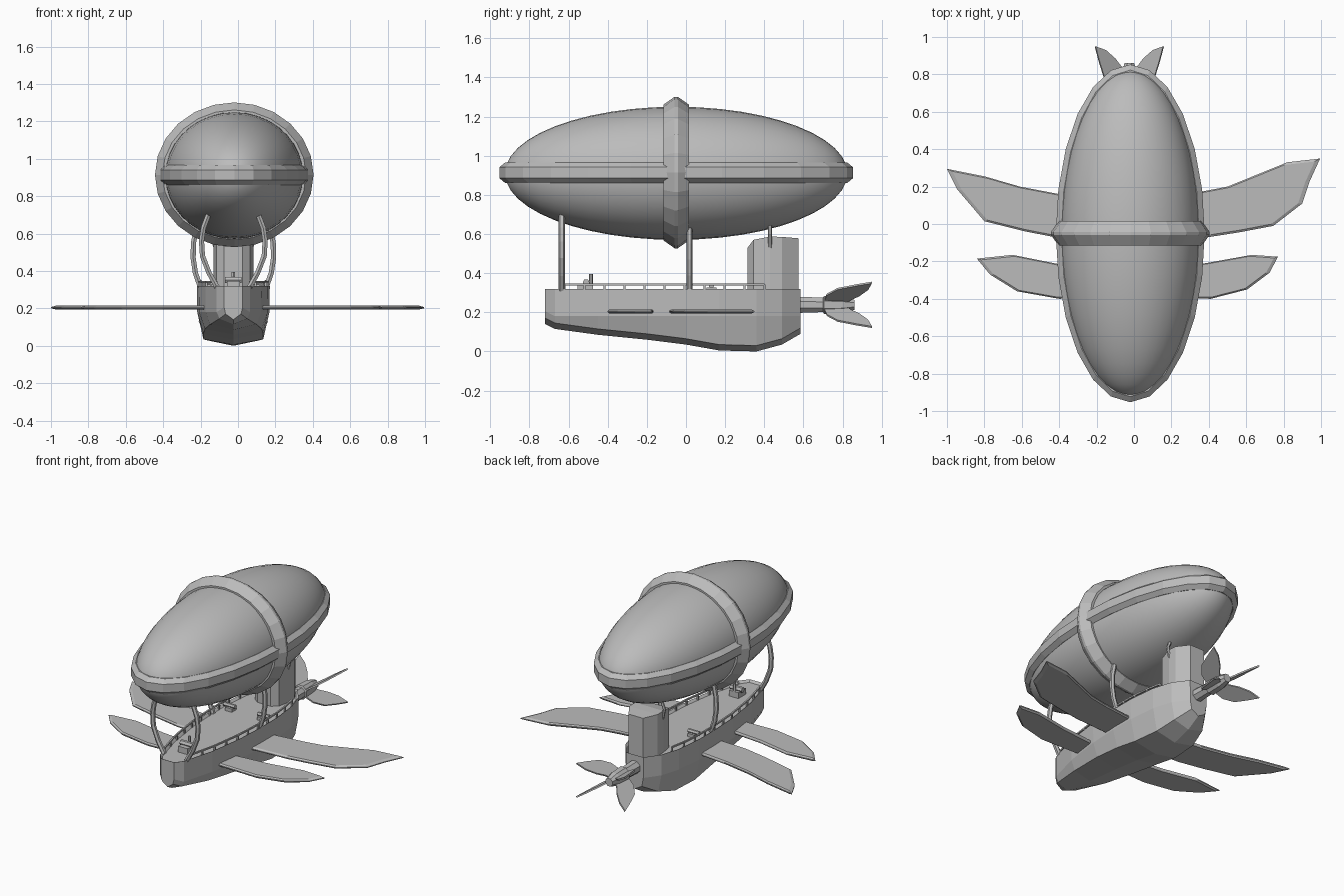
import bpy, bmesh, math
from mathutils import Vector

if "Cube" in bpy.data.objects:
    bpy.data.objects.remove(bpy.data.objects["Cube"])

CX = -0.025                      # centre line of the ship
grey = bpy.data.materials.new("plain_grey")
grey.diffuse_color = (0.5, 0.5, 0.5, 1)
grey.use_nodes = True
grey.node_tree.nodes["Principled BSDF"].inputs["Base Color"].default_value = grey.diffuse_color


def make(name, verts, faces, smooth=False):
    me = bpy.data.meshes.new(name)
    me.from_pydata([tuple(v) for v in verts], [], faces)
    bm = bmesh.new()
    bm.from_mesh(me)
    bmesh.ops.recalc_face_normals(bm, faces=bm.faces)
    bm.to_mesh(me)
    bm.free()
    for p in me.polygons:
        p.use_smooth = smooth
    me.materials.append(grey)
    ob = bpy.data.objects.new(name, me)
    bpy.context.collection.objects.link(ob)
    return ob


def loft(name, rings, closed=False, smooth=False):
    n, m = len(rings[0]), len(rings)
    verts = [v for r in rings for v in r]
    faces = [(i * n + j, i * n + (j + 1) % n, (i + 1) % m * n + (j + 1) % n, (i + 1) % m * n + j)
             for i in range(m if closed else m - 1) for j in range(n)]
    if not closed:
        faces += [tuple(range(n)), tuple(range((m - 1) * n, m * n))]
    return make(name, verts, faces, smooth)


def tube(name, pts, r, sides=6):
    """Tube swept along a list of points."""
    pts = [Vector(p) for p in pts]
    rings = []
    for i, p in enumerate(pts):
        d = (pts[min(i + 1, len(pts) - 1)] - pts[max(i - 1, 0)]).normalized()
        ref = Vector((0, 1, 0)) if abs(d.y) < 0.8 else Vector((0, 0, 1))
        u = d.cross(ref).normalized()
        v = d.cross(u)
        rings.append([p + r * (u * math.cos(a) + v * math.sin(a))
                      for a in [2 * math.pi * (k + 0.5) / sides for k in range(sides)]])
    return loft(name, rings)


def box(name, c, s):
    x, y, z = c
    a, b, h = s[0] / 2, s[1] / 2, s[2] / 2
    return loft(name, [[(x - a, y + t, z - h), (x + a, y + t, z - h),
                        (x + a, y + t, z + h), (x - a, y + t, z + h)] for t in (-b, b)])


# Balloon
C = Vector((-0.02, -0.05, 0.91))
bm = bmesh.new()
bmesh.ops.create_uvsphere(bm, u_segments=36, v_segments=24, radius=1)
me = bpy.data.meshes.new("balloon")
for v in bm.verts:   # poles lie along the length
    v.co = C + Vector((v.co.x * 0.37, v.co.z * 0.875, -v.co.y * 0.34))
for f in bm.faces:
    f.smooth = True
bm.to_mesh(me)
bm.free()
me.materials.append(grey)
bpy.context.collection.objects.link(bpy.data.objects.new("balloon", me))

# Horizontal belt and upright hoop around the balloon
N = 24
belt, hoop = [], []
for k in range(N):
    a = 2 * math.pi * k / N
    c, s = math.cos(a), math.sin(a)
    belt.append([C + Vector((c * (0.398 + o), s * (0.903 + o), h + 0.003))
                 for o, h in ((-0.05, -0.053), (-0.03, -0.053), (0, -0.028),
                              (0, 0.028), (-0.03, 0.053), (-0.05, 0.053))])
    hoop.append([C + Vector((c * (0.424 + o), h, s * (0.387 + o) + 0.004))
                 for o, h in ((-0.07, -0.065), (-0.04, -0.065), (0, -0.008),
                              (0, 0.008), (-0.04, 0.065), (-0.07, 0.065))])
loft("balloon_belt", belt, True)
loft("balloon_hoop", hoop, True)

# Hull: y, half width, keel height
ST = [(-0.72, 0.05, 0.14), (-0.67, 0.09, 0.115), (-0.45, 0.15, 0.085), (-0.2, 0.185, 0.06),
      (0.0, 0.195, 0.035), (0.17, 0.195, 0.005), (0.36, 0.175, 0.0),
      (0.49, 0.135, 0.035), (0.585, 0.065, 0.09)]


def half_width(y):
    for a, b in zip(ST, ST[1:]):
        if a[0] <= y <= b[0]:
            return a[1] + (b[1] - a[1]) * (y - a[0]) / (b[0] - a[0])
    return 0.05


rings = []
for y, w, k in ST:
    half = [(w, 0.32), (w * 0.99, max(0.18, k + 0.065)), (w * 0.82, k + 0.03)]
    sec = half + [(0, k)] + [(-x, z) for x, z in reversed(half)]
    rings.append([(CX + x, y, z) for x, z in sec])
hull = loft("hull", rings)
bm = bmesh.new()
bm.from_mesh(hull.data)
bm.normal_update()
deck = [f for f in bm.faces if f.normal.z > 0.9]
bmesh.ops.inset_region(bm, faces=deck, thickness=0.014, depth=0)
for v in {v for f in deck for v in f.verts}:   # sink the deck behind a rim
    v.co.z -= 0.015
bm.to_mesh(hull.data)
bm.free()

# Cabin at the stern: y, half width, roof height
loft("cabin", [[(CX - w, y, 0.29), (CX + w, y, 0.29), (CX + w, y, z), (CX - w, y, z)]
               for y, w, z in ((0.315, 0.05, 0.53), (0.345, 0.09, 0.57), (0.43, 0.107, 0.587),
                               (0.49, 0.105, 0.585), (0.575, 0.055, 0.578))])

# Struts, rails and deck guns on both sides
for side, tag in ((-1, "left"), (1, "right")):
    for nm, y, path in (
            ("front", -0.635, ((0.13, 0.71), (0.16, 0.63), (0.17, 0.56), (0.165, 0.48), (0.13, 0.39), (0.085, 0.31))),
            ("middle", 0.018, ((0.195, 0.64), (0.213, 0.55), (0.215, 0.47), (0.203, 0.39), (0.175, 0.31))),
            ("rear", 0.43, ((0.09, 0.66), (0.115, 0.6), (0.1, 0.53)))):
        tube(f"{nm}_strut_{tag}", [(CX + side * x, y, z) for x, z in path], 0.016 if nm != "rear" else 0.01)
    ys = [-0.62 + 1.02 * i / 10 for i in range(11)]
    rail = [(CX + side * (half_width(y) - 0.012), y, 0.342) for y in ys]
    tube(f"rail_{tag}", rail, 0.007, 4)
    for i, (x, y, z) in enumerate(rail):
        box(f"rail_post_{tag}_{i}", (x, y, 0.323), (0.01, 0.01, 0.04))
    gx = CX + side * 0.12
    box(f"gun_carriage_{tag}", (gx, 0.13, 0.315), (0.05, 0.05, 0.025))
    tube(f"gun_barrel_{tag}", [(gx - side * 0.035, 0.13, 0.335), (gx + side * 0.05, 0.13, 0.335)], 0.014)

# Bow winch
box("winch_base", (CX, -0.515, 0.325), (0.07, 0.08, 0.04))
tube("winch_drum", [(CX - 0.045, -0.51, 0.352), (CX + 0.045, -0.51, 0.352)], 0.018)
tube("winch_post", [(CX, -0.485, 0.32), (CX, -0.485, 0.395)], 0.01)


# Wings: flat outlines with a thin lens section
def wing(name, pts):
    n = len(pts)
    c = Vector((sum(p[0] for p in pts) / n, sum(p[1] for p in pts) / n))
    verts = []
    for h, t in ((-0.011, 0.93), (-0.003, 1), (0.003, 1), (0.011, 0.93)):
        verts.append([(c.x + (x - c.x) * t, c.y + (y - c.y) * t, 0.204 + h) for x, y in pts])
    loft(name, verts)


wing("main_wing_left", [(-0.12, -0.09), (-0.40, -0.075), (-0.58, -0.04), (-0.80, 0.015), (-0.945, 0.185),
                        (-1.0, 0.295), (-0.80, 0.255), (-0.61, 0.20), (-0.40, 0.16), (-0.12, 0.13)])
wing("main_wing_right", [(0.08, -0.09), (0.40, -0.07), (0.56, -0.045), (0.745, -0.01), (0.90, 0.11), (0.94, 0.23),
                         (0.995, 0.35), (0.82, 0.33), (0.50, 0.20), (0.37, 0.175), (0.08, 0.14)])
wing("fore_wing_left", [(-0.12, -0.39), (-0.40, -0.40), (-0.625, -0.36), (-0.77, -0.27), (-0.84, -0.185),
                        (-0.65, -0.165), (-0.40, -0.215), (-0.12, -0.24)])
wing("fore_wing_right", [(0.07, -0.39), (0.41, -0.40), (0.605, -0.35), (0.725, -0.26), (0.77, -0.175),
                         (0.63, -0.165), (0.38, -0.21), (0.07, -0.24)])

# Propeller shaft, hub and four swept blades
PZ = 0.238
loft("propeller_shaft", [[(CX + r * math.cos(a), y, PZ + r * math.sin(a))
                          for a in [math.pi * k / 4 + math.pi / 8 for k in range(8)]]
                         for y, r in ((0.56, 0.045), (0.70, 0.04), (0.705, 0.05), (0.80, 0.045), (0.86, 0.028))])
BLADE = [(0.02, 0.70), (0.10, 0.72), (0.155, 0.775), (0.19, 0.87), (0.215, 0.95),
         (0.15, 0.93), (0.09, 0.885), (0.05, 0.84), (0.02, 0.82)]
i = 0
for sx in (-1, 1):
    for sz in (-1, 1):
        d = Vector((sx * 0.85, 0, sz * 0.53))
        n = Vector((-d.z, 0, d.x)) * 0.005
        i += 1
        loft(f"propeller_blade_{i}", [[Vector((CX, y, PZ)) + d * r + n * t for r, y in BLADE] for t in (-1, 1)])
